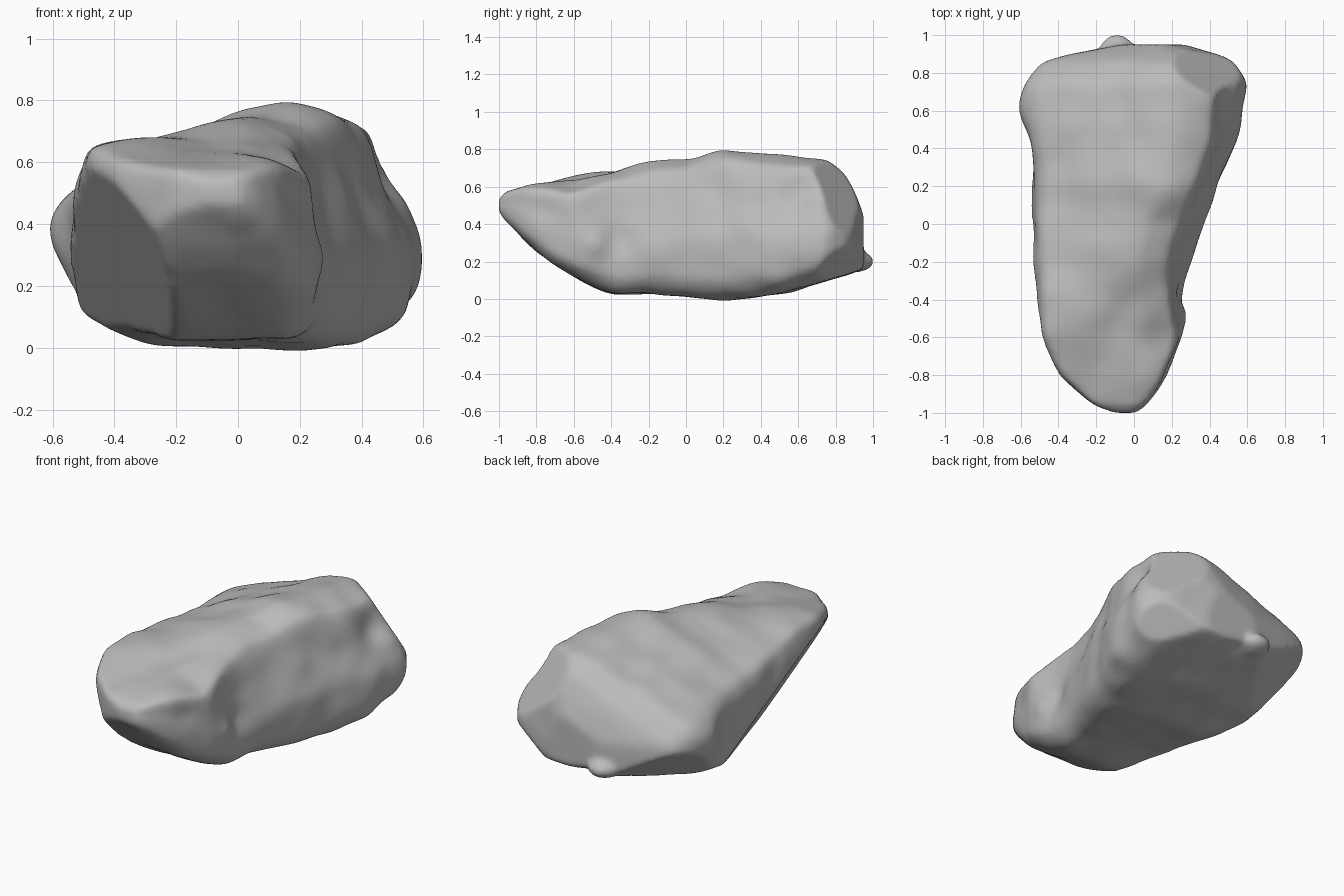
import bpy
import bmesh
import math
from mathutils import Vector, noise

old = bpy.data.objects.get("Cube")
if old:
    bpy.data.objects.remove(old, do_unlink=True)

# Stations along the boulder:
# y, left x, right x, bottom z, left top z, ridge z, top right edge x
STATIONS = [
    (-1.0, -.10, .01, .47, .53, .53, -.01),
    (-.95, -.22, .07, .41, .57, .57, .05),
    (-.8, -.40, .17, .25, .61, .61, .15),
    (-.6, -.49, .25, .12, .64, .64, .22),
    (-.4, -.52, .26, .03, .65, .67, .18),
    (-.2, -.53, .30, .03, .63, .73, .18),
    (0, -.53, .37, .02, .60, .75, .24),
    (.2, -.54, .44, 0, .58, .80, .31),
    (.4, -.54, .52, .02, .56, .78, .38),
    (.6, -.55, .56, .06, .54, .76, .42),
    (.75, -.55, .59, .10, .51, .74, .42),
    (.85, -.49, .54, .13, .44, .67, .40),
    (.9, -.34, .44, .15, .40, .58, .34),
    (.95, -.06, .26, .17, .36, .45, .2),
]


def section(y, a, b, c, tl, tr, e):
    """Faceted cross-section: sloping top, leaning right flank, flat base."""
    w, h = b - a, tr - c
    pts = [
        (a, c + .5 * (tl - c)), (a + .01 * w, tl - .12 * h), (a + .075 * w, tl),
        ((a + e) / 2, tl * .35 + tr * .65), (e - .18 * w, tr), (e, tr - .08 * h),
        ((e + b) / 2, c + .65 * h), (b, c + .4 * h), (b - .01 * w, c + .13 * h),
        (b - .13 * w, c), ((a + b) / 2, c), (a + .25 * w, c + .03 * h),
        (a + .04 * w, c + .13 * h),
    ]
    return [Vector((x, y, z)) for x, z in pts]


def spline(p, q, r, s, t):
    """Smooth curve through q and r, tightened to keep the edges crisp."""
    m, n = (r - p) * .35, (s - q) * .35
    u = t * t
    v = u * t
    return q * (2*v - 3*u + 1) + m * (v - 2*u + t) + r * (3*u - 2*v) + n * (v - u)


def refine(row, steps, closed):
    n = len(row)
    pick = (lambda i: row[i % n]) if closed else (lambda i: row[max(0, min(n - 1, i))])
    out = [spline(pick(i - 1), pick(i), pick(i + 1), pick(i + 2), k / steps)
           for i in range(n if closed else n - 1) for k in range(steps)]
    return out if closed else out + [row[-1]]


# Local swellings and hollows: centre, radius, push
BUMPS = [
    ((-.55, .6, .39), .13, (-.05, 0, 0)),
    ((.25, -.47, .3), .07, (.03, 0, 0)),
    ((.28, -.36, .32), .09, (-.04, 0, 0)),
    ((-.3, -.45, .65), .16, (0, 0, .03)),
    ((.18, -.62, .6), .12, (-.01, 0, -.04)),
    ((.49, .62, .58), .09, (-.04, 0, -.02)),
    ((.54, .7, .47), .08, (.02, 0, .01)),
    ((.5, .5, .1), .1, (.02, 0, -.02)),
]

# Broken-off planes: point on the plane, outward normal
CHIPS = [
    ((-.324, 0, 0), (-1, -.31, -.6)),
    ((.42, .78, .55), (.5, .7, .5)),
    ((-.3, .6, .07), (-.5, .45, -.75)),
    ((.5, .8, .2), (.5, .6, -.6)),
]


def weather(p):
    """Gentle chipped relief plus the local bumps."""
    out = Vector((p.x, 0, p.z - .37)).normalized()
    n = noise.noise(p * 2.6) * .012 + noise.noise(p * 6 + Vector((3, 1, 7))) * .016
    q = p + out * n
    for centre, radius, push in BUMPS:
        d = (p - Vector(centre)).length / radius
        q += Vector(push) * math.exp(-d * d)
    return q


bm = bmesh.new()

# Main body skin
rows = [refine(section(*s), 6, True) for s in STATIONS]
columns = [refine(list(col), 6, False) for col in zip(*rows)]
grid = [[bm.verts.new(weather(p)) for p in col] for col in columns]
for i, col in enumerate(grid):
    last = grid[i - 1]
    for j in range(len(col) - 1):
        bm.faces.new((last[j], last[j + 1], col[j + 1], col[j]))
bm.faces.new([c[0] for c in grid])
bm.faces.new([c[-1] for c in reversed(grid)])

# Undercut left flank and broken back corners
for point, normal in CHIPS:
    bmesh.ops.bisect_plane(bm, geom=bm.verts[:] + bm.edges[:] + bm.faces[:],
                           plane_co=point, plane_no=Vector(normal).normalized(),
                           clear_outer=True)
    bmesh.ops.holes_fill(bm, edges=[e for e in bm.edges if e.is_boundary])

# Small knob low on the back
knob = bmesh.ops.create_icosphere(bm, subdivisions=3, radius=1)["verts"]
for v in knob:
    v.co = Vector((-.09 + v.co.x * .1, .89 + v.co.y * .115, .2 + v.co.z * .06))
bmesh.ops.recalc_face_normals(bm, faces=bm.faces)

mesh = bpy.data.meshes.new("boulder")
bm.to_mesh(mesh)
bm.free()
boulder = bpy.data.objects.new("boulder", mesh)
bpy.context.collection.objects.link(boulder)

# Stone colour
stone = bpy.data.materials.new("grey_stone")
stone.use_nodes = True
colour = (.5, .5, .5, 1)
stone.diffuse_color = colour
stone.node_tree.nodes["Principled BSDF"].inputs["Base Color"].default_value = colour
mesh.materials.append(stone)

# Fuse knob and body into one skin, then soften
fuse = boulder.modifiers.new("fuse", "REMESH")
fuse.mode = "VOXEL"
fuse.voxel_size = .018
fuse.use_smooth_shade = True
soften = boulder.modifiers.new("soften", "SMOOTH")
soften.factor = .5
soften.iterations = 4
